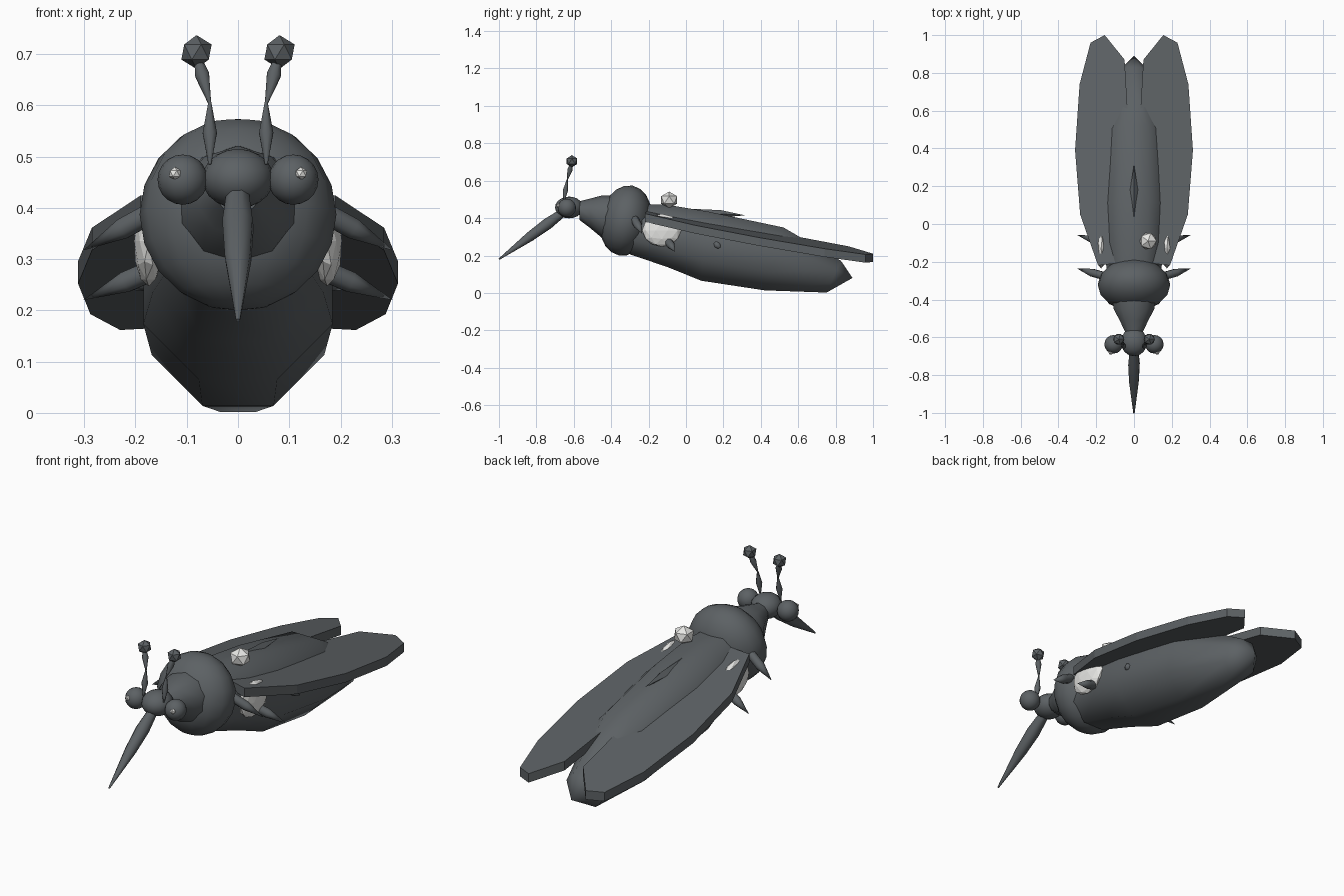
import bpy, bmesh, math
from mathutils import Vector, Matrix

if "Cube" in bpy.data.objects:
    bpy.data.objects.remove(bpy.data.objects["Cube"])


def material(name, rgb):
    m = bpy.data.materials.new(name)
    m.diffuse_color = (*rgb, 1)
    m.use_nodes = True
    m.node_tree.nodes["Principled BSDF"].inputs["Base Color"].default_value = m.diffuse_color
    return m


DARK = material("slate_grey", (0.108, 0.12, 0.128))
WHITE = material("off_white", (0.8, 0.8, 0.78))


def finish(bm, name, mat, smooth=None):
    bmesh.ops.recalc_face_normals(bm, faces=bm.faces[:])
    me = bpy.data.meshes.new(name)
    bm.to_mesh(me)
    bm.free()
    ob = bpy.data.objects.new(name, me)
    bpy.context.collection.objects.link(ob)
    me.materials.append(mat)
    if smooth:
        bpy.ops.object.select_all(action='DESELECT')
        ob.select_set(True)
        bpy.context.view_layer.objects.active = ob
        bpy.ops.object.shade_smooth_by_angle(angle=math.radians(smooth))
    return ob


def ball(name, loc, radii, mat=DARK, seg=16, rings=10, tilt=0):
    bm = bmesh.new()
    bmesh.ops.create_uvsphere(bm, u_segments=seg, v_segments=rings, radius=1)
    bm.transform(Matrix.Translation(loc) @ Matrix.Rotation(tilt, 4, 'X')
                 @ Matrix.Diagonal((*radii, 1)))
    return finish(bm, name, mat, 60)


def gem(name, loc, radii, mat, sub=1):
    bm = bmesh.new()
    bmesh.ops.create_icosphere(bm, subdivisions=sub, radius=1)
    bm.transform(Matrix.Translation(loc) @ Matrix.Diagonal((*radii, 1)))
    return finish(bm, name, mat)


def loft(name, rings, sides, smooth):
    """rings: (centre, u axis, v axis, radius); radius 0 makes a point."""
    bm = bmesh.new()
    loops = []
    for c, u, v, r in rings:
        if r == 0:
            loops.append([bm.verts.new(c)])
            continue
        angles = [math.tau * (i + 0.5) / sides for i in range(sides)]
        loops.append([bm.verts.new(Vector(c) + r * (u * math.cos(a) + v * math.sin(a)))
                      for a in angles])
    for a, b in zip(loops, loops[1:]):
        for i in range(sides):
            j = (i + 1) % sides
            if len(a) == 1:
                bm.faces.new((a[0], b[i], b[j]))
            elif len(b) == 1:
                bm.faces.new((a[i], a[j], b[0]))
            else:
                bm.faces.new((a[i], a[j], b[j], b[i]))
    for end in (loops[0], loops[-1]):
        if len(end) > 1:
            bm.faces.new(end)
    return finish(bm, name, DARK, smooth)


def spindle(name, a, b, stations, sides=8):
    """Spike from a to b; stations are (fraction, radius)."""
    a, b = Vector(a), Vector(b)
    d = (b - a).normalized()
    u = d.orthogonal().normalized()
    return loft(name, [(a.lerp(b, t), u, d.cross(u), r) for t, r in stations], sides, 50)


X, Z = Vector((1, 0, 0)), Vector((0, 0, 1))

# Abdomen: eight-sided tapering body with slanted rings and a pointed tail
loft("abdomen", [((0, y, z), X, Z + Vector((0, k, 0)), r) for y, z, r, k in (
    (-0.30, 0.34, 0.145, 0), (-0.10, 0.305, 0.18, 0), (0.10, 0.25, 0.2, 0.1),
    (0.47, 0.182, 0.182, 0.3), (0.79, 0.087, 0.092, 0.45), (0.89, 0.08, 0, 0))], 8, 50)

# Thorax, neck and head
ball("thorax", (0, -0.322, 0.387), (0.192, 0.138, 0.19), seg=16, rings=10, tilt=-0.2)
loft("neck", [((0, y, z), X, Z, r) for y, z, r in (
    (-0.38, 0.40, 0.122), (-0.45, 0.408, 0.113), (-0.51, 0.425, 0.08),
    (-0.57, 0.44, 0.05))], 10, 50)
ball("head", (0, -0.625, 0.457), (0.07, 0.075, 0.058))
spindle("proboscis", (0, -0.63, 0.45), (0, -1, 0.18),
        [(0, 0.02), (0.3, 0.032), (0.55, 0.027), (1, 0.004)], 8)

# Bead on the back
gem("back_bead", (0.075, -0.09, 0.497), (0.05, 0.05, 0.045), WHITE)

# Small spur rising from the back
spindle("back_spur", (0, -0.2, 0.445), (0, 0.315, 0.415),
        [(0, 0.015), (0.75, 0.02), (1, 0)], 4)


def wing(name, s):
    # Flat plate sloping down towards the tip and the outer edge
    outline = ((0.155, 1.0), (0.23, 0.96), (0.288, 0.74), (0.312, 0.39), (0.285, 0.05),
               (0.19, -0.22), (0.03, -0.2), (0.02, 0.1), (0.035, 0.62), (0.05, 0.87))
    bm = bmesh.new()
    layers = [[bm.verts.new((s * x, y, 0.369 - 0.15 * x - 0.18 * y + h))
               for x, y in outline] for h in (0, 0.044)]
    low, top = layers
    bm.faces.new(low)
    bm.faces.new(top)
    for i in range(len(outline)):
        j = (i + 1) % len(outline)
        bm.faces.new((low[i], low[j], top[j], top[i]))
    finish(bm, name, DARK)


for s, side in ((1, "right"), (-1, "left")):
    wing("wing_" + side, s)
    # Eyes with small highlights
    ball("eye_" + side, (s * 0.108, -0.637, 0.455), (0.049, 0.049, 0.049))
    gem("eye_glint_" + side, (s * 0.123, -0.68, 0.467), (0.013, 0.013, 0.013), WHITE)
    # Antennae: two thin spindles and a knob
    spindle("antenna_lower_" + side, (s * 0.055, -0.655, 0.485), (s * 0.055, -0.635, 0.607),
            [(0, 0.003), (0.5, 0.015), (1, 0.003)])
    spindle("antenna_upper_" + side, (s * 0.055, -0.635, 0.603), (s * 0.078, -0.612, 0.69),
            [(0, 0.003), (0.65, 0.015), (1, 0.008)])
    gem("antenna_knob_" + side, (s * 0.081, -0.61, 0.704), (0.033, 0.033, 0.033), DARK)
    # Pale flank patches showing just above and below the wing
    gem("flank_patch_" + side, (s * 0.174, -0.13, 0.335), (0.03, 0.105, 0.088), WHITE, 2)
    # Short pointed legs
    taper = [(0, 0.022), (0.45, 0.022), (1, 0)]
    spindle("front_leg_" + side, (s * 0.16, -0.275, 0.395), (s * 0.302, -0.235, 0.317), taper)
    spindle("middle_leg_" + side, (s * 0.15, -0.1, 0.285), (s * 0.302, -0.058, 0.22), taper)
    spindle("rear_leg_" + side, (s * 0.14, 0.15, 0.27), (s * 0.21, 0.185, 0.24), taper)
